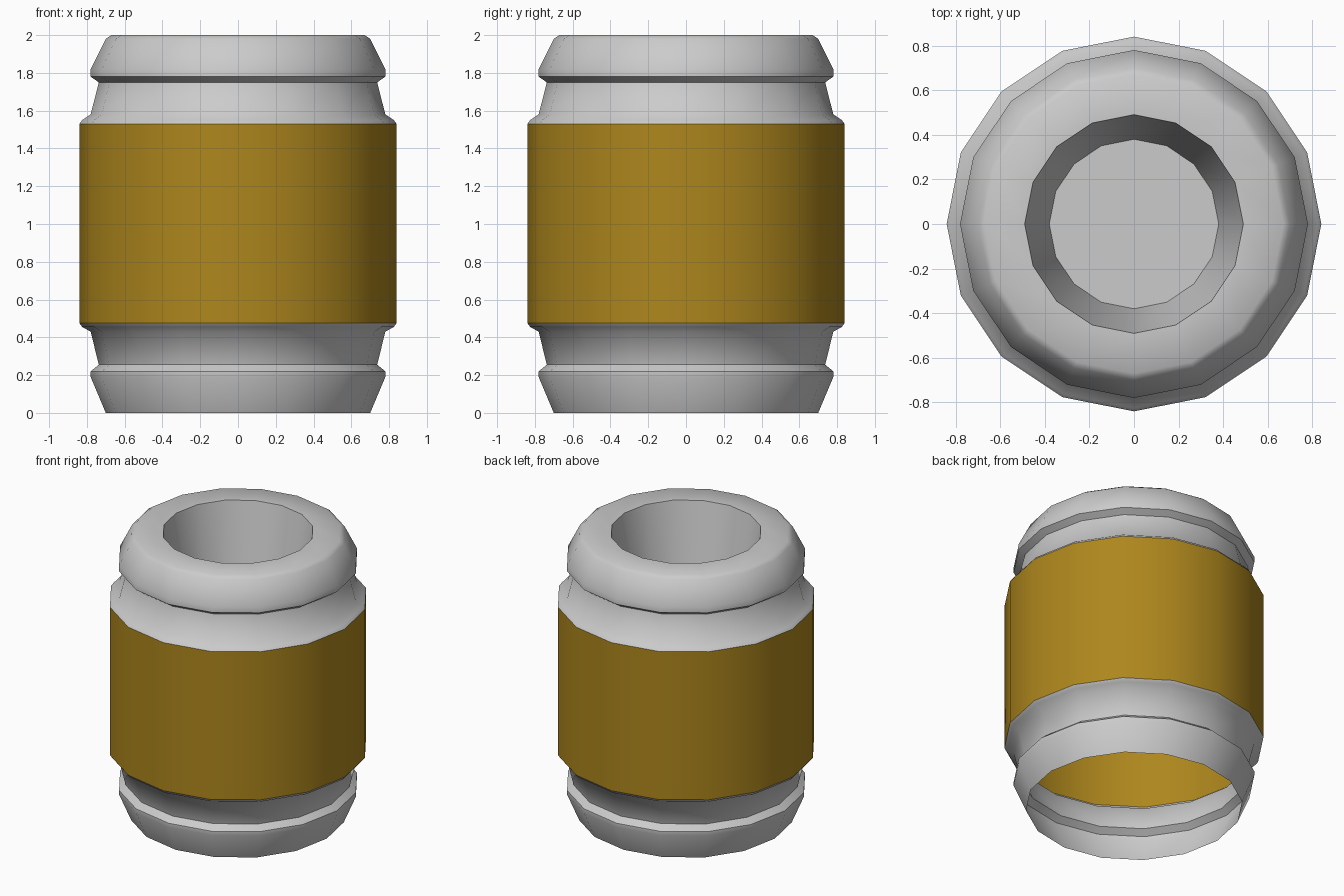
import bpy, bmesh, math

if "Cube" in bpy.data.objects:
    bpy.data.objects.remove(bpy.data.objects["Cube"])

SIDES = 16


def lathe(name, profile, mat=None):
    """Revolve (radius, z) points round the z axis; radius 0 closes to a point."""
    bm = bmesh.new()
    rings = []
    for r, z in profile:
        n = 1 if r == 0 else SIDES
        rings.append([bm.verts.new((r * math.cos(2 * math.pi * i / SIDES),
                                    r * math.sin(2 * math.pi * i / SIDES), z))
                      for i in range(n)])
    for low, high in zip(rings, rings[1:]):
        for i in range(SIDES):
            j = (i + 1) % SIDES
            if len(high) == 1:
                bm.faces.new((low[i], low[j], high[0]))
            else:
                bm.faces.new((low[i], low[j], high[j], high[i]))
    mesh = bpy.data.meshes.new(name)
    bm.to_mesh(mesh)
    bm.free()
    for p in mesh.polygons:
        p.use_smooth = True
    mesh.set_sharp_from_angle(angle=math.radians(50))
    if mat:
        mesh.materials.append(mat)
    obj = bpy.data.objects.new(name, mesh)
    bpy.context.collection.objects.link(obj)
    return obj


gold = bpy.data.materials.new("gold")
gold.diffuse_color = (0.42, 0.24, 0.012, 1)
gold.use_nodes = True
gold.node_tree.nodes["Principled BSDF"].inputs["Base Color"].default_value = gold.diffuse_color

# Open-bottomed foot, lower groove and lower bevel
lathe("lower_collar", [(0.70, 0), (0.78, 0.19), (0.78, 0.22), (0.737, 0.255),
                       (0.78, 0.43), (0.825, 0.455), (0.84, 0.475)])

# Coloured middle wall
lathe("middle_band", [(0.84, 0.475), (0.84, 1.53)], gold)

# Upper bevel, groove, rounded lip and tapered socket with its floor
lathe("upper_collar_and_socket", [
    (0.84, 1.53), (0.825, 1.55), (0.78, 1.58), (0.737, 1.75),
    (0.78, 1.78), (0.78, 1.82), (0.70, 1.98), (0.67, 2.0),
    (0.49, 2.0), (0.38, 1.42), (0, 1.42)])
